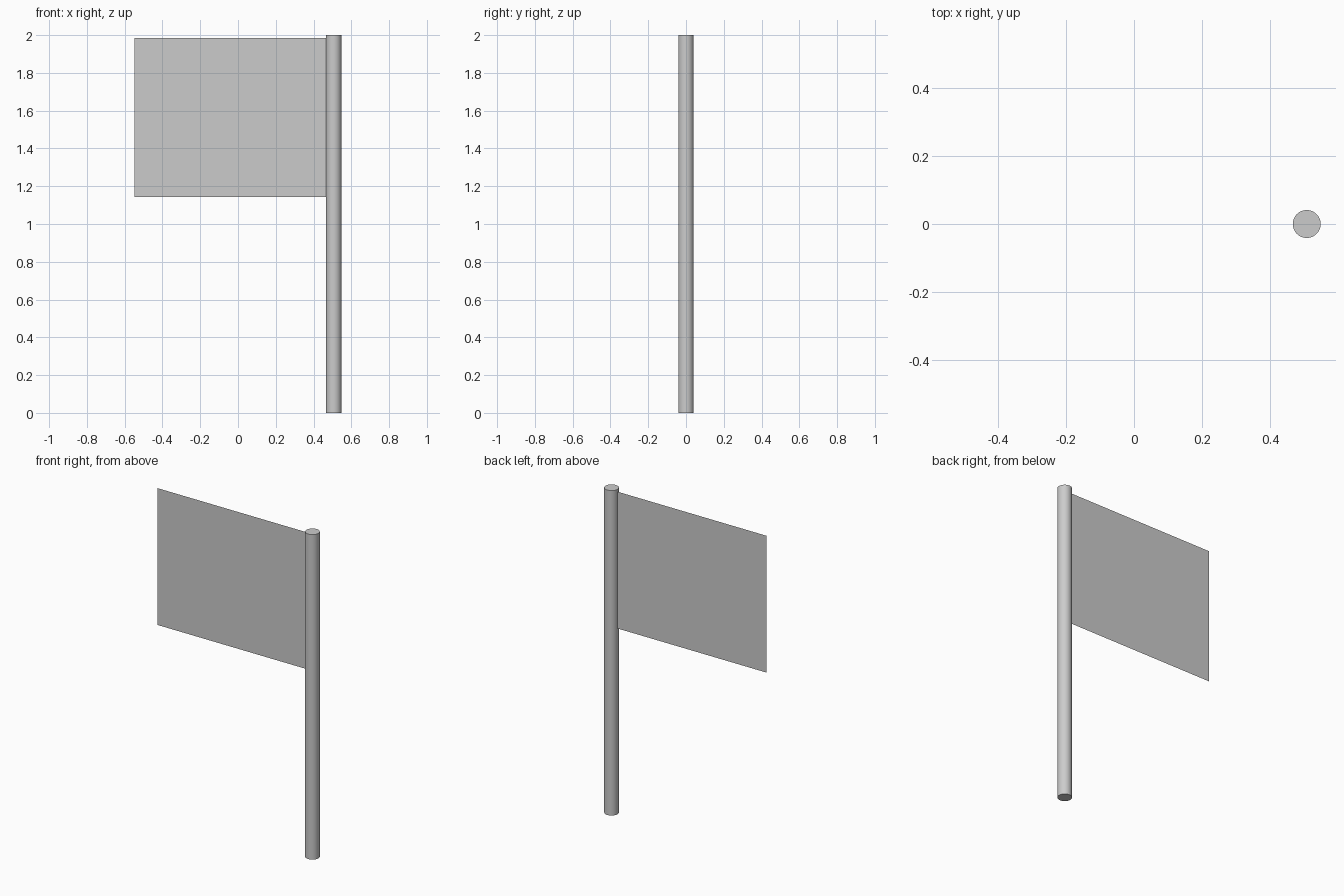
import bpy

if "Cube" in bpy.data.objects:
    bpy.data.objects.remove(bpy.data.objects["Cube"])

POLE_X, POLE_R, HEIGHT = 0.507, 0.041, 2.0

# Round pole with flat ends
bpy.ops.mesh.primitive_cylinder_add(vertices=32, radius=POLE_R, depth=HEIGHT,
                                    location=(POLE_X, 0, HEIGHT / 2))
pole = bpy.context.object
pole.name = "pole"
bpy.ops.object.shade_smooth_by_angle()

# Flat cloth, a single sheet attached to the pole's left side
left, right, bottom, top = -0.548, POLE_X - POLE_R + 0.002, 1.143, 1.985
mesh = bpy.data.meshes.new("flag")
mesh.from_pydata([(left, 0, bottom), (right, 0, bottom), (right, 0, top), (left, 0, top)],
                 [], [(0, 1, 2, 3)])
flag = bpy.data.objects.new("flag", mesh)
bpy.context.collection.objects.link(flag)
